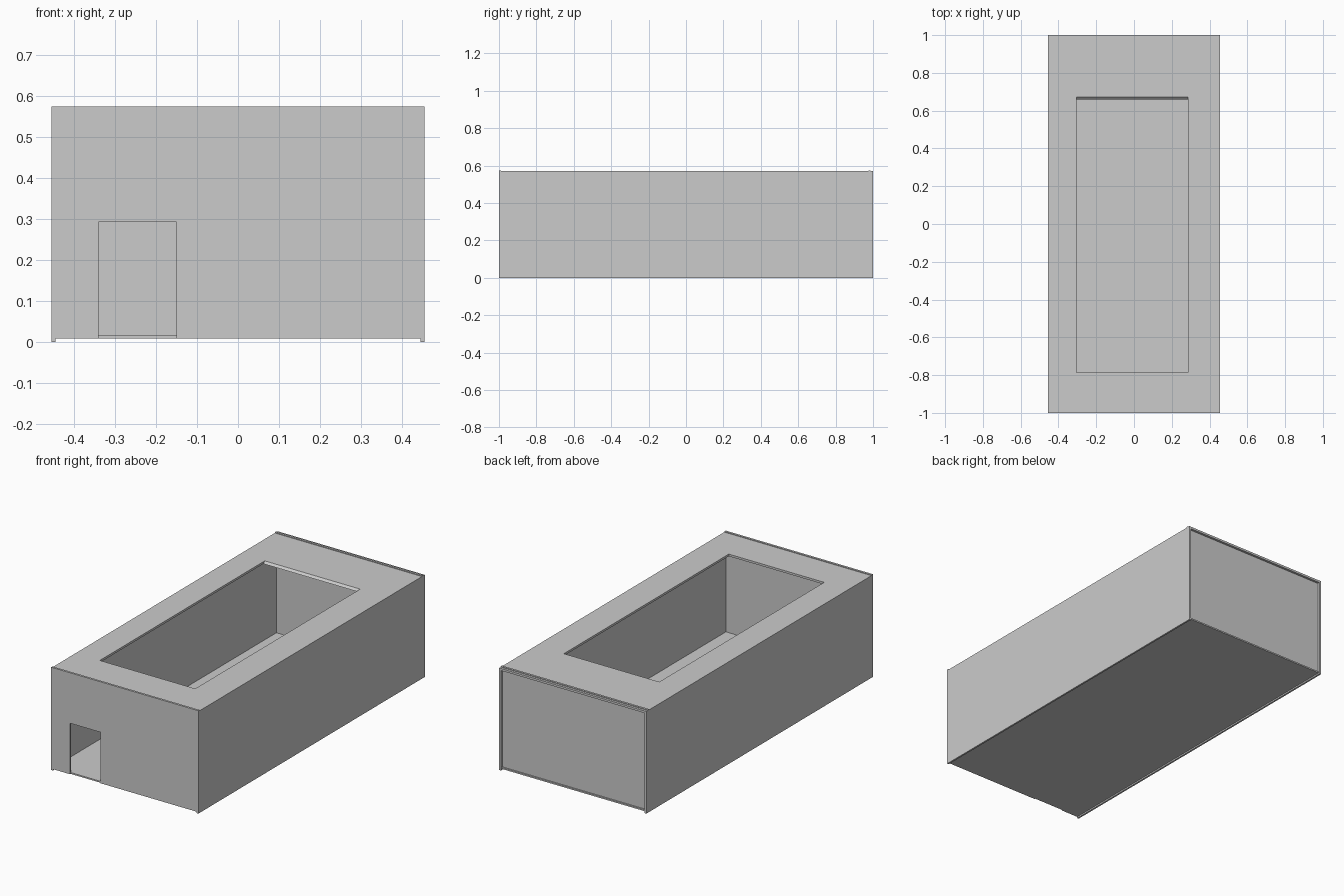
import bpy, bmesh

if "Cube" in bpy.data.objects:
    bpy.data.objects.remove(bpy.data.objects["Cube"])


def make(name, verts, faces):
    mesh = bpy.data.meshes.new(name)
    mesh.from_pydata(verts, [], faces)
    bm = bmesh.new()
    bm.from_mesh(mesh)
    bmesh.ops.recalc_face_normals(bm, faces=bm.faces)
    bm.to_mesh(mesh)
    bm.free()
    obj = bpy.data.objects.new(name, mesh)
    bpy.context.collection.objects.link(obj)
    return obj


def box(name, x, y, z):
    verts = [(a, b, c) for c in z for a, b in
             ((x[0], y[0]), (x[1], y[0]), (x[1], y[1]), (x[0], y[1]))]
    faces = [(0, 1, 2, 3), (4, 5, 6, 7)]
    faces += [(i, (i + 1) % 4, (i + 1) % 4 + 4, i + 4) for i in range(4)]
    return make(name, verts, faces)


def rect(x0, x1, y0, y1, z):
    return [(x0, y0, z), (x1, y0, z), (x1, y1, z), (x0, y1, z)]


# Floor panel, slightly raised between the side walls
box("floor", (-0.445, 0.445), (-0.995, 0.995), (0.008, 0.016))

# Long side walls
for name, s in (("left_wall", -1), ("right_wall", 1)):
    box(name, sorted((s * 0.445, s * 0.455)), (-1, 1), (0, 0.571))

# Back wall, set in from the ends and standing just above the roof
box("back_wall", (-0.455, 0.455), (0.975, 0.987), (0.008, 0.575))

# Front wall, one notched outline extruded in depth, leaving the doorway
outline = [(-0.455, 0.008), (-0.34, 0.008), (-0.34, 0.293), (-0.15, 0.293),
           (-0.15, 0.008), (0.455, 0.008), (0.455, 0.575), (-0.455, 0.575)]
n = len(outline)
make("front_wall",
     [(x, y, z) for y in (-1, -0.988) for x, z in outline],
     [tuple(range(n)), tuple(range(n, 2 * n))] +
     [(i, (i + 1) % n, (i + 1) % n + n, i + n) for i in range(n)])

# Roof frame around the large opening, with a sloped back lip
top, low = 0.571, 0.559
verts = (rect(-0.445, 0.445, -1, 1, top) + rect(-0.305, 0.285, -0.785, 0.672, top) +
         rect(-0.305, 0.285, -0.785, 0.66, low) + rect(-0.445, 0.445, -1, 1, low))
faces = []
for ring in range(4):
    a, b = ring * 4, (ring + 1) % 4 * 4
    faces += [(a + i, a + (i + 1) % 4, b + (i + 1) % 4, b + i) for i in range(4)]
make("roof_frame", verts, faces)
